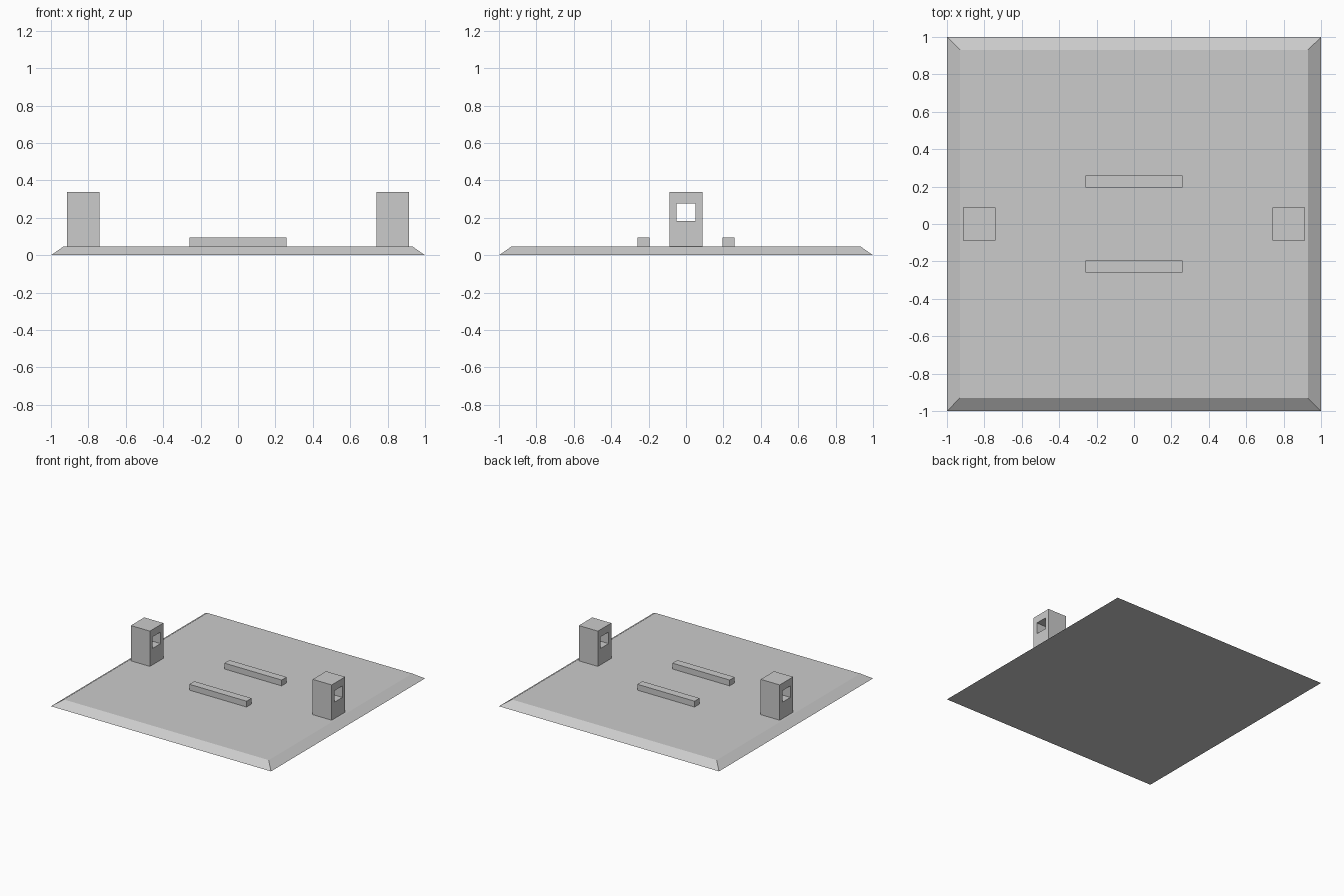
import bpy
import bmesh

default = bpy.data.objects.get("Cube")
if default:
    bpy.data.objects.remove(default, do_unlink=True)

grey = bpy.data.materials.new("light_grey")
grey.use_nodes = True
grey.diffuse_color = (0.6, 0.6, 0.6, 1)
grey.node_tree.nodes["Principled BSDF"].inputs["Base Color"].default_value = (0.6, 0.6, 0.6, 1)

BASE_TOP = 0.048


def finish(name, bm):
    """Turn a bmesh into a flat-shaded grey object."""
    bmesh.ops.recalc_face_normals(bm, faces=bm.faces)
    mesh = bpy.data.meshes.new(name)
    bm.to_mesh(mesh)
    bm.free()
    mesh.materials.append(grey)
    obj = bpy.data.objects.new(name, mesh)
    bpy.context.collection.objects.link(obj)
    return obj


def block(name, x, y, z, taper=0):
    """Box from (min, max) pairs; taper draws the top edges inwards."""
    bm = bmesh.new()
    bmesh.ops.create_cube(bm, size=1)
    for v in bm.verts:
        inset = taper if v.co.z > 0 else 0
        v.co.x = x[1] - inset if v.co.x > 0 else x[0] + inset
        v.co.y = y[1] - inset if v.co.y > 0 else y[0] + inset
        v.co.z = z[1] if v.co.z > 0 else z[0]
    return finish(name, bm)


def windowed_post(name, x, outer, inner):
    """Post with a square window running through it along x."""
    bm = bmesh.new()
    rings = []
    for px, (half, low, high) in ((x[0], outer), (x[1], outer), (x[1], inner), (x[0], inner)):
        corners = ((-half, low), (half, low), (half, high), (-half, high))
        rings.append([bm.verts.new((px, py, pz)) for py, pz in corners])
    for i in range(4):
        a, b = rings[i], rings[(i + 1) % 4]
        for j in range(4):
            k = (j + 1) % 4
            bm.faces.new((a[j], a[k], b[k], b[j]))
    return finish(name, bm)


# Square floor plate with sloped edges
block("base_plate", (-1, 1), (-1, 1), (0, BASE_TOP), taper=0.069)

# Two low rails across the middle
for side, y in (("front", (-0.26, -0.195)), ("back", (0.195, 0.26))):
    block(side + "_rail", (-0.26, 0.26), y, (BASE_TOP, 0.096))

# Windowed posts at the two sides
for side, x in (("left", (0.74, 0.913)), ("right", (-0.913, -0.74))):
    windowed_post(side + "_post", x, (0.087, BASE_TOP, 0.338), (0.051, 0.183, 0.277))
